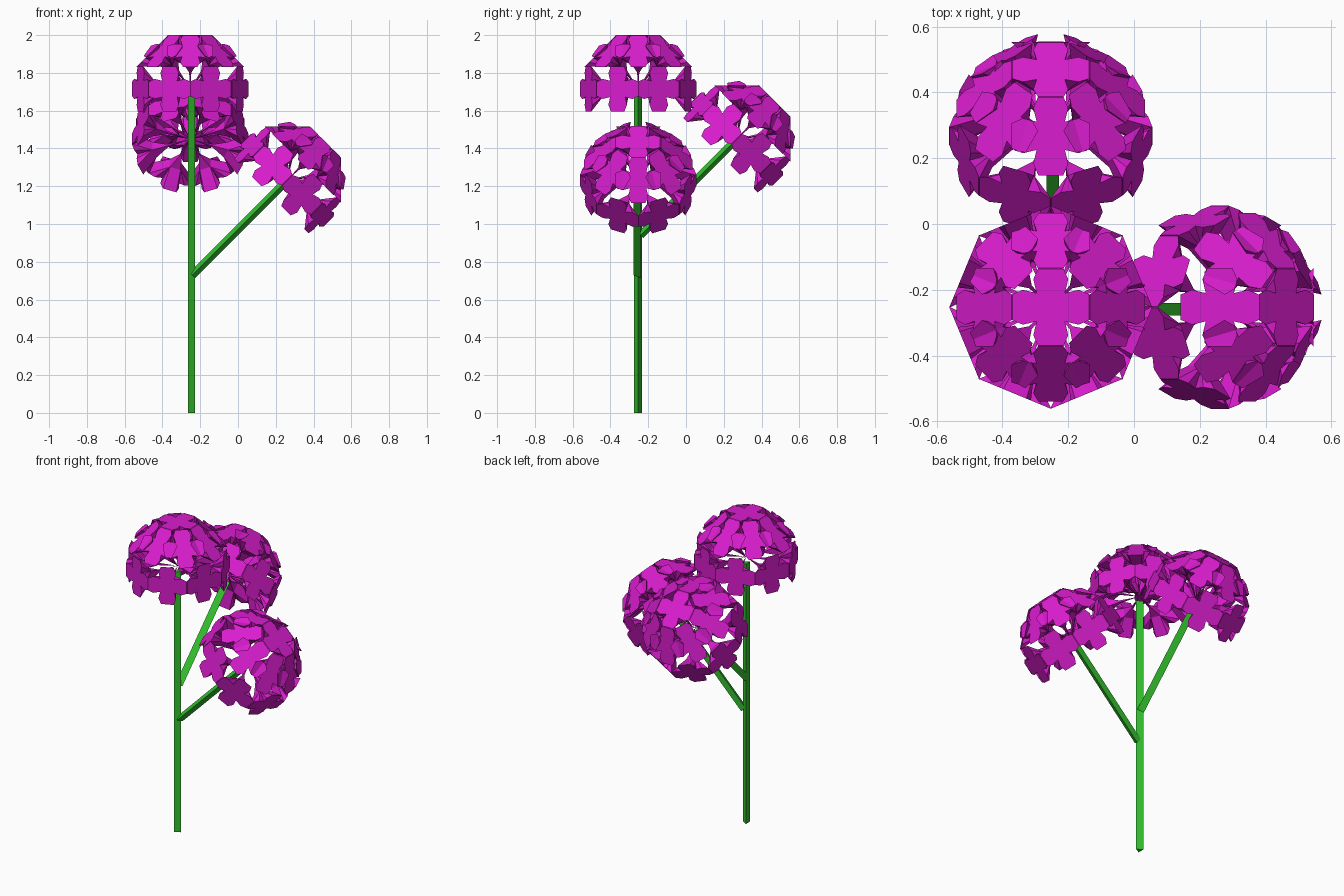
import bpy, bmesh
from math import radians, pi
from mathutils import Matrix, Vector

cube = bpy.data.objects.get("Cube")
if cube:
    bpy.data.objects.remove(cube, do_unlink=True)

AXIS = -0.253      # x and y of the main stem
REACH = 0.285      # distance from head centre to each floret face


def material(name, rgb):
    m = bpy.data.materials.new(name)
    m.use_nodes = True
    m.diffuse_color = (*rgb, 1)
    bsdf = next(n for n in m.node_tree.nodes if n.type == 'BSDF_PRINCIPLED')
    bsdf.inputs["Base Color"].default_value = (*rgb, 1)
    bsdf.inputs["Roughness"].default_value = 0.8
    return m


MAGENTA = material("petal magenta", (0.70, 0.012, 0.62))
GREEN = material("stem green", (0.033, 0.52, 0.027))


def finish(name, bm, mat):
    bmesh.ops.recalc_face_normals(bm, faces=bm.faces)
    mesh = bpy.data.meshes.new(name)
    bm.to_mesh(mesh)
    bm.free()
    mesh.materials.append(mat)
    ob = bpy.data.objects.new(name, mesh)
    bpy.context.collection.objects.link(ob)
    return ob


def add_floret(bm, matrix):
    """Four flat petals whose sides slope back to a narrow funnel."""
    turns = [Matrix.Rotation(k * pi / 2, 3, 'Z') for k in range(4)]

    def vert(turn, x, y, z):
        return bm.verts.new(matrix @ (turn @ Vector((x, y, z))))

    notch = [vert(t, 0.043, 0.043, REACH) for t in turns]
    throat = [vert(t, 0.03, 0.03, 0.205) for t in turns]
    neck = [vert(t, 0.006, 0.006, 0.13) for t in turns]
    apex = vert(turns[0], 0, 0, 0)
    bm.faces.new(notch)
    petal = [(0.085, -0.053), (0.12, -0.038), (0.12, 0.038), (0.085, 0.053)]
    for k, t in enumerate(turns):
        a, b, c, d = [vert(t, x, y, REACH) for x, y in petal]
        bm.faces.new([notch[k - 1], a, b, c, d, notch[k]])
        # Sides and underside of the petal
        bm.faces.new([notch[k - 1], throat[k - 1], a])
        bm.faces.new([a, throat[k - 1], b])
        bm.faces.new([b, throat[k - 1], throat[k], c])
        bm.faces.new([c, throat[k], d])
        bm.faces.new([d, throat[k], notch[k]])
        # Funnel
        bm.faces.new([throat[k], throat[k - 1], neck[k - 1], neck[k]])
        bm.faces.new([neck[k], neck[k - 1], apex])


def flower_head(name, centre, tilt):
    """One floret on top, eight at 45 degrees, eight around the rim."""
    bm = bmesh.new()
    add_floret(bm, Matrix())
    for lean, offset in ((45, 0), (90, 22.5)):
        for k in range(8):
            add_floret(bm, Matrix.Rotation(radians(offset + 45 * k), 4, 'Z')
                       @ Matrix.Rotation(radians(lean), 4, 'Y'))
    bm.transform(Matrix.Translation(centre) @ tilt)
    finish(name, bm, MAGENTA)


def stalk(name, base, length, tilt):
    """Three-sided rod with one edge towards its local +x."""
    bm = bmesh.new()
    corners = [bm.verts.new(Matrix.Rotation(k * 2 * pi / 3, 3, 'Z')
                            @ Vector((0.0245, 0, 0))) for k in range(3)]
    bottom = bm.faces.new(corners)
    top = bmesh.ops.extrude_face_region(bm, geom=[bottom], use_keep_orig=True)
    bmesh.ops.translate(bm, vec=(0, 0, length), verts=[
        v for v in top["geom"] if isinstance(v, bmesh.types.BMVert)])
    bm.transform(Matrix.Translation(base) @ tilt)
    finish(name, bm, GREEN)


# Each stalk carries a head just beyond its tip
UPRIGHT = Matrix()
TO_BACK = Matrix.Rotation(radians(-45), 4, 'X')
TO_LEFT = Matrix.Rotation(radians(-90), 4, 'Z') @ TO_BACK
for part, base, length, tilt in (
        ("main", (AXIS, AXIS, 0), 1.68, UPRIGHT),
        ("left", (AXIS + 0.012, AXIS, 0.73), 0.675, TO_LEFT),
        ("back", (AXIS, AXIS + 0.012, 0.94), 0.685, TO_BACK)):
    stalk(part + "_stem", base, length, tilt)
    tip = Vector(base) + tilt.to_3x3() @ Vector((0, 0, length + 0.035))
    flower_head(part + "_flower_head", tip, tilt)
